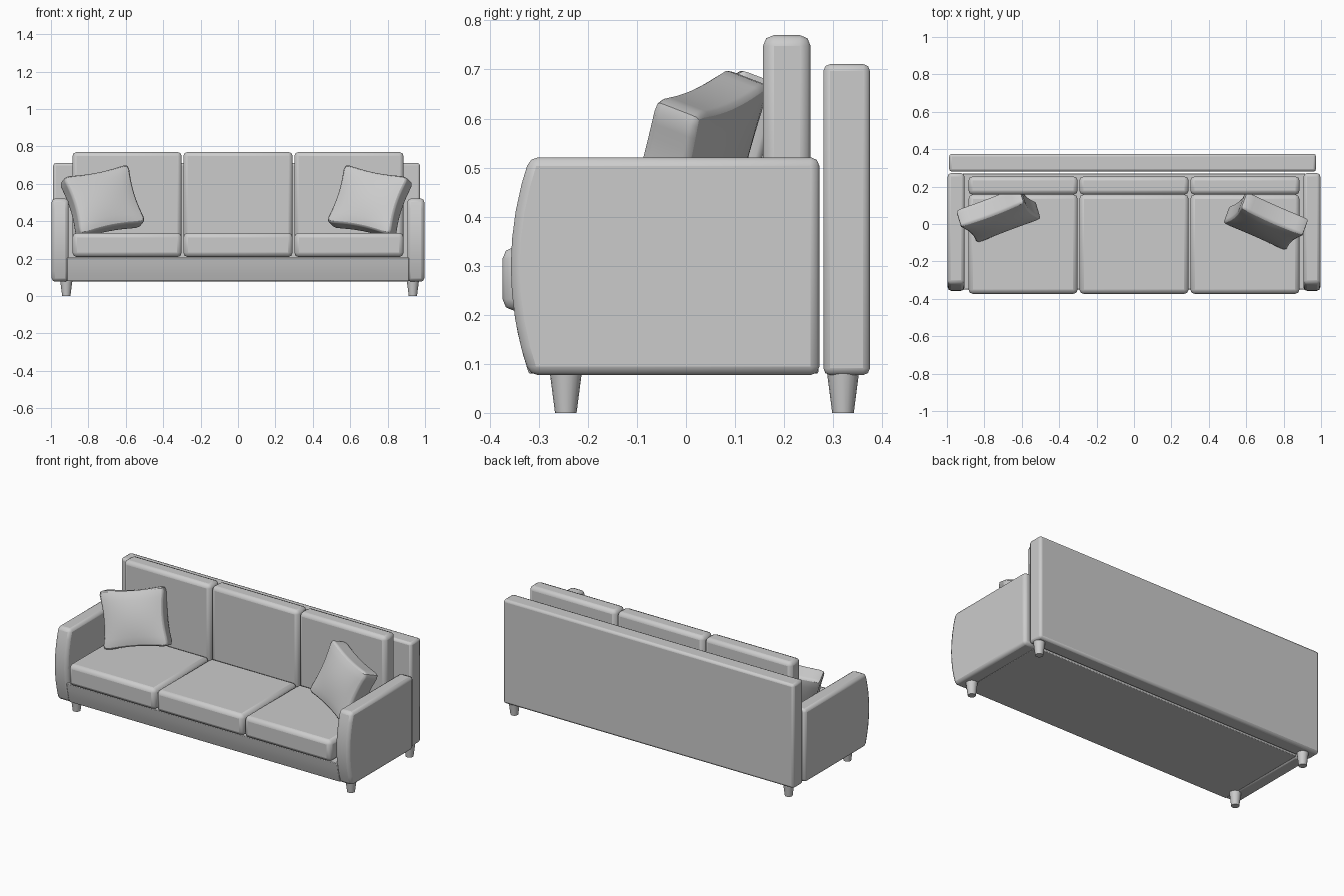
import bpy, bmesh, math
from mathutils import Matrix, Vector

cube = bpy.data.objects.get("Cube")
if cube:
    bpy.data.objects.remove(cube, do_unlink=True)

# One plain grey upholstery colour
GREY = (0.6, 0.6, 0.6, 1)
fabric = bpy.data.materials.new("grey_fabric")
fabric.use_nodes = True
fabric.diffuse_color = GREY
fabric.node_tree.nodes["Principled BSDF"].inputs["Base Color"].default_value = GREY


def finish(name, bm, bevel=0, segments=2, angle=35):
    bmesh.ops.recalc_face_normals(bm, faces=bm.faces)
    mesh = bpy.data.meshes.new(name)
    bm.to_mesh(mesh)
    bm.free()
    obj = bpy.data.objects.new(name, mesh)
    bpy.context.collection.objects.link(obj)
    mesh.materials.append(fabric)
    if bevel:
        mod = obj.modifiers.new("soft_edges", "BEVEL")
        mod.width, mod.segments = bevel, segments
        mod.limit_method = "ANGLE"
        mod.angle_limit = math.radians(40)
    bpy.ops.object.select_all(action="DESELECT")
    bpy.context.view_layer.objects.active = obj
    obj.select_set(True)
    bpy.ops.object.shade_smooth_by_angle(angle=math.radians(angle))
    return obj


def box(name, low, high, bevel):
    bm = bmesh.new()
    bmesh.ops.create_cube(bm, size=1)
    low, high = Vector(low), Vector(high)
    for v in bm.verts:
        v.co = (low + high) / 2 + v.co * (high - low)
    return finish(name, bm, bevel)


def extrude_x(name, profile, x0, x1, bevel):
    bm = bmesh.new()
    face = bm.faces.new([bm.verts.new((x0, y, z)) for y, z in profile])
    new = bmesh.ops.extrude_face_region(bm, geom=[face])["geom"]
    bmesh.ops.translate(bm, vec=(x1 - x0, 0, 0),
                        verts=[g for g in new if isinstance(g, bmesh.types.BMVert)])
    return finish(name, bm, bevel)


def bowed_front(z0, z1, steps):
    """Front edge that bulges forward around mid height of the arm."""
    heights = [z0 + (z1 - z0) * i / steps for i in range(steps + 1)]
    return [(-0.357 + 0.038 * (abs(z - 0.298) / 0.222) ** 2, z) for z in heights]


# Arms and base share the bowed front
for side, x in (("right", -0.951), ("left", 0.951)):
    extrude_x(side + "_arm", bowed_front(0.077, 0.521, 8) + [(0.272, 0.521), (0.272, 0.077)],
              x - 0.045, x + 0.045, 0.018)
extrude_x("base", bowed_front(0.08, 0.205, 3) + [(0.27, 0.205), (0.27, 0.08)], -0.915, 0.915, 0.004)

# Back panel
box("back_panel", (-0.988, 0.28, 0.077), (0.973, 0.375, 0.711), 0.014)

# Seat and back cushions
for label, x in (("right", -0.593), ("middle", 0), ("left", 0.593)):
    box(label + "_seat_cushion", (x - 0.292, -0.374, 0.208), (x + 0.292, 0.158, 0.338), 0.024)
    box(label + "_back_cushion", (x - 0.292, 0.157, 0.21), (x + 0.292, 0.254, 0.77), 0.022)

# Tapered legs
for side, x in (("right", -0.918), ("left", 0.935)):
    for end, y in (("front", -0.245), ("back", 0.32)):
        bm = bmesh.new()
        bmesh.ops.create_cone(bm, cap_ends=True, segments=16, radius1=0.022, radius2=0.033,
                              depth=0.085, matrix=Matrix.Translation((x, y, 0.0425)))
        finish(f"{end}_{side}_leg", bm)


# Throw pillows: thick squares with pinched sides and a puffed middle
def pillow(name, centre, yaw, lean, roll):
    bm = bmesh.new()
    bmesh.ops.create_cube(bm, size=2)
    bmesh.ops.subdivide_edges(bm, edges=bm.edges[:], cuts=5, use_grid_fill=True)
    place = (Matrix.Translation(centre) @ Matrix.Rotation(math.radians(yaw), 4, "Z")
             @ Matrix.Rotation(math.radians(lean), 4, "X")
             @ Matrix.Rotation(math.radians(roll), 4, "Y"))
    for v in bm.verts:
        u, t, w = v.co
        puff = (1 - u * u) * (1 - w * w)
        v.co = place @ Vector((u * (0.194 - 0.022 * (1 - w * w)),
                               t * (0.052 + 0.022 * puff),
                               w * (0.172 - 0.018 * (1 - u * u))))
    obj = finish(name, bm, angle=60)
    sub = obj.modifiers.new("smooth", "SUBSURF")
    sub.levels = sub.render_levels = 1


pillow("right_pillow", (-0.725, 0.05, 0.502), 17, -20, -11)
pillow("left_pillow", (0.705, 0.015, 0.502), -20, -20, 11)
